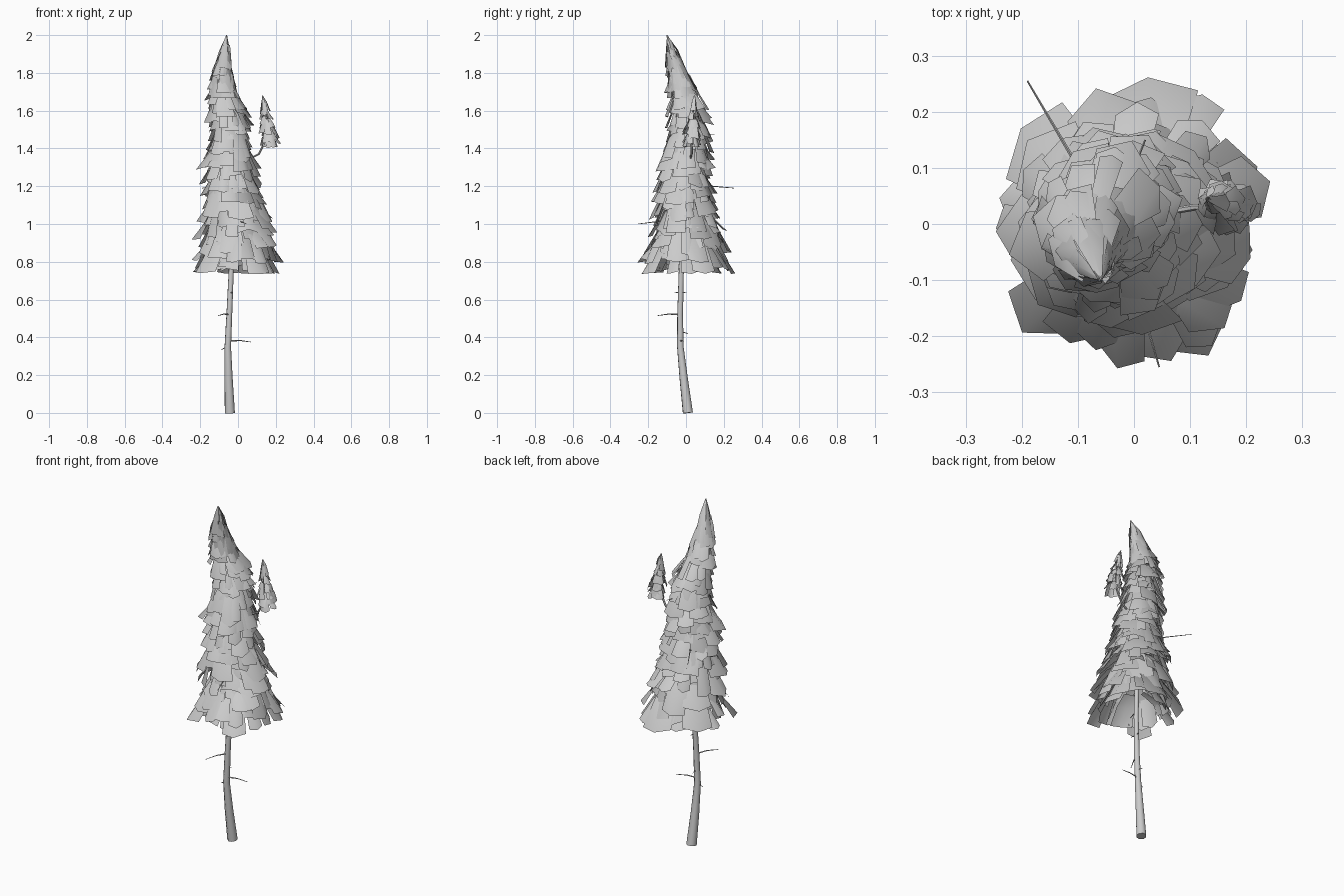
import bpy, bmesh, math, random
from mathutils import Vector

random.seed(7)
uni = random.uniform

if "Cube" in bpy.data.objects:
    bpy.data.objects.remove(bpy.data.objects["Cube"], do_unlink=True)

grey = bpy.data.materials.new("plain grey")
grey.use_nodes = True
grey.diffuse_color = (0.6, 0.6, 0.6, 1)
grey.node_tree.nodes["Principled BSDF"].inputs["Base Color"].default_value = (0.6, 0.6, 0.6, 1)


def tube(name, points, sides=1):
    """Tapered round tube through (x, y, z, radius) points."""
    curve = bpy.data.curves.new(name, "CURVE")
    curve.dimensions = "3D"
    curve.bevel_depth = 1
    curve.bevel_resolution = sides
    curve.use_fill_caps = True
    spline = curve.splines.new("POLY")
    spline.points.add(len(points) - 1)
    for p, (x, y, z, r) in zip(spline.points, points):
        p.co = (x, y, z, 1)
        p.radius = r
    obj = bpy.data.objects.new(name, curve)
    bpy.context.collection.objects.link(obj)
    bpy.ops.object.select_all(action="DESELECT")
    obj.select_set(True)
    bpy.context.view_layer.objects.active = obj
    bpy.ops.object.convert(target="MESH")
    obj = bpy.context.view_layer.objects.active
    obj.data.materials.clear()
    obj.data.materials.append(grey)
    bpy.ops.object.shade_smooth_by_angle(angle=math.radians(50))
    return obj


def sample(spine, z):
    """Centre and foliage radius at height z on a spine of (z, x, y, radius)."""
    z = min(max(z, spine[0][0]), spine[-1][0])
    for a, b in zip(spine, spine[1:]):
        if z <= b[0]:
            t = (z - a[0]) / (b[0] - a[0])
            x, y, r = (a[i] + (b[i] - a[i]) * t for i in (1, 2, 3))
            return Vector((x, y, z)), r
    return None


def card(bm, inner, outer, angle, w0, w1, ragged):
    """Curved needle sheet running from the stem down to a ragged outer hem."""
    out = Vector((math.cos(angle), math.sin(angle), 0))
    side = Vector((-out.y, out.x, 0))
    grid = []
    for t in (0, 0.5, 1):
        row = []
        for s in (-1, 0, 1):
            w = w0 + (w1 - w0) * t
            p = inner.lerp(outer, t) + side * (s * w / 2)
            p += out * (0.12 * w1 * t * (1 - 2 * s * s))
            p.z += 0.12 * (inner - outer).length * math.sin(math.pi * t)
            if t == 1:
                p += out * uni(-ragged, ragged) * 0.6
                p.z += uni(-ragged, ragged) * 0.6
                if s == 0:
                    p += (outer - inner).normalized() * ragged * uni(-0.4, 1.2)
            row.append(bm.verts.new(p))
        grid.append(row)
    for a, b in zip(grid, grid[1:]):
        for i in range(2):
            bm.faces.new((a[i], b[i], b[i + 1], a[i + 1])).smooth = True


def foliage(name, spine, low, high, step, count, drop, width, tip_cards, tip_drop):
    bm = bmesh.new()
    z = low
    while z < high:
        f = (z - low) / (high - low)
        n = round(count * (1 - 0.35 * f))
        start = uni(0, math.tau)
        for k in range(n):
            a = start + (k + uni(-0.4, 0.4)) * math.tau / n
            z1 = max(low, z + uni(-0.5, 0.5) * step)
            centre, radius = sample(spine, z1)
            length = drop * (1 - 0.45 * f) * uni(0.65, 1.25)
            stem, _ = sample(spine, min(z1 + length, spine[-1][0]))
            direction = Vector((math.cos(a), math.sin(a), 0))
            w = width * (1 - 0.5 * f) * uni(0.5, 1.3)
            card(bm, stem + direction * radius * uni(0.15, 0.4),
                 centre + direction * radius * uni(0.7, 1.0),
                 a + uni(-0.25, 0.25), w * uni(0.3, 0.7), w, 0.15 * w)
        z += step
    # Narrow sheets that close the pointed top
    top = spine[-1][0]
    for k in range(tip_cards):
        a = k * math.tau / tip_cards + uni(-0.3, 0.3)
        centre, radius = sample(spine, top - tip_drop * uni(0.6, 1.15))
        reach = radius * uni(0.5, 0.9)
        card(bm, sample(spine, top)[0], centre + Vector((math.cos(a), math.sin(a), 0)) * reach,
             a, 0.006, reach * 1.3, 0.006)
    mesh = bpy.data.meshes.new(name)
    bm.to_mesh(mesh)
    bm.free()
    mesh.materials.append(grey)
    bpy.context.collection.objects.link(bpy.data.objects.new(name, mesh))


# Leaning trunk
tube("trunk", [(-.043, .01, 0, .028), (-.05, -.012, .18, .023), (-.054, -.03, .35, .018),
               (-.046, -.031, .52, .016), (-.036, -.025, .75, .014), (-.03, -.01, 1, .013),
               (-.04, 0, 1.3, .011), (-.05, 0, 1.6, .008), (-.075, -.05, 1.8, .005),
               (-.062, -.095, 1.96, .002)], 2)

# Bent limb carrying the second top
tube("side_limb", [(-.04, 0, 1.33, .007), (.05, .02, 1.34, .006), (.11, .03, 1.37, .006),
                   (.15, .03, 1.45, .006), (.155, .037, 1.55, .004), (.132, .045, 1.66, .002)])

# Bare twigs: start and end points
twigs = [((-.045, -.03, .52), (-.105, -.15, .515)), ((-.05, -.03, .38), (.07, -.01, .375)),
         ((-.055, -.03, .34), (-.088, -.03, .335)), ((-.04, -.03, .63), (-.03, -.06, .635)),
         ((-.04, -.03, .63), (-.03, .002, .635)), ((-.05, -.03, .42), (-.05, .01, .42)),
         ((-.035, -.02, .77), (-.06, -.1, .785)), ((-.04, 0, 1.2), (-.19, .255, 1.19)),
         ((-.03, 0, 1.02), (.045, -.255, 1)), ((-.04, 0, 1.46), (.02, .15, 1.475))]
for i, (a, b) in enumerate(twigs):
    a, b = Vector(a), Vector(b)
    mid = a.lerp(b, 0.5) + Vector((0, 0, 0.006))
    tube(f"twig_{i + 1}", [(*a, .0045), (*mid, .003), (*b, .0015)], 0)

# Main crown
main_spine = [(.73, 0, 0, .26), (.85, 0, 0, .235), (1, 0, 0, .205), (1.1, -.03, -.01, .18),
              (1.2, -.035, -.015, .16), (1.3, -.045, -.005, .155), (1.4, -.04, .01, .14),
              (1.5, -.04, .015, .13), (1.6, -.055, .01, .115), (1.7, -.08, -.02, .085),
              (1.8, -.08, -.05, .06), (1.9, -.067, -.08, .03), (2, -.06, -.1, 0)]
foliage("crown_needles", main_spine, .745, 1.82, .046, 13, .2, .135, 8, .2)

# Smaller second top
side_spine = [(1.4, .175, .03, .052), (1.5, .16, .035, .052), (1.6, .145, .04, .026),
              (1.68, .13, .045, 0)]
foliage("side_top_needles", side_spine, 1.41, 1.58, .034, 7, .08, .055, 6, .13)
